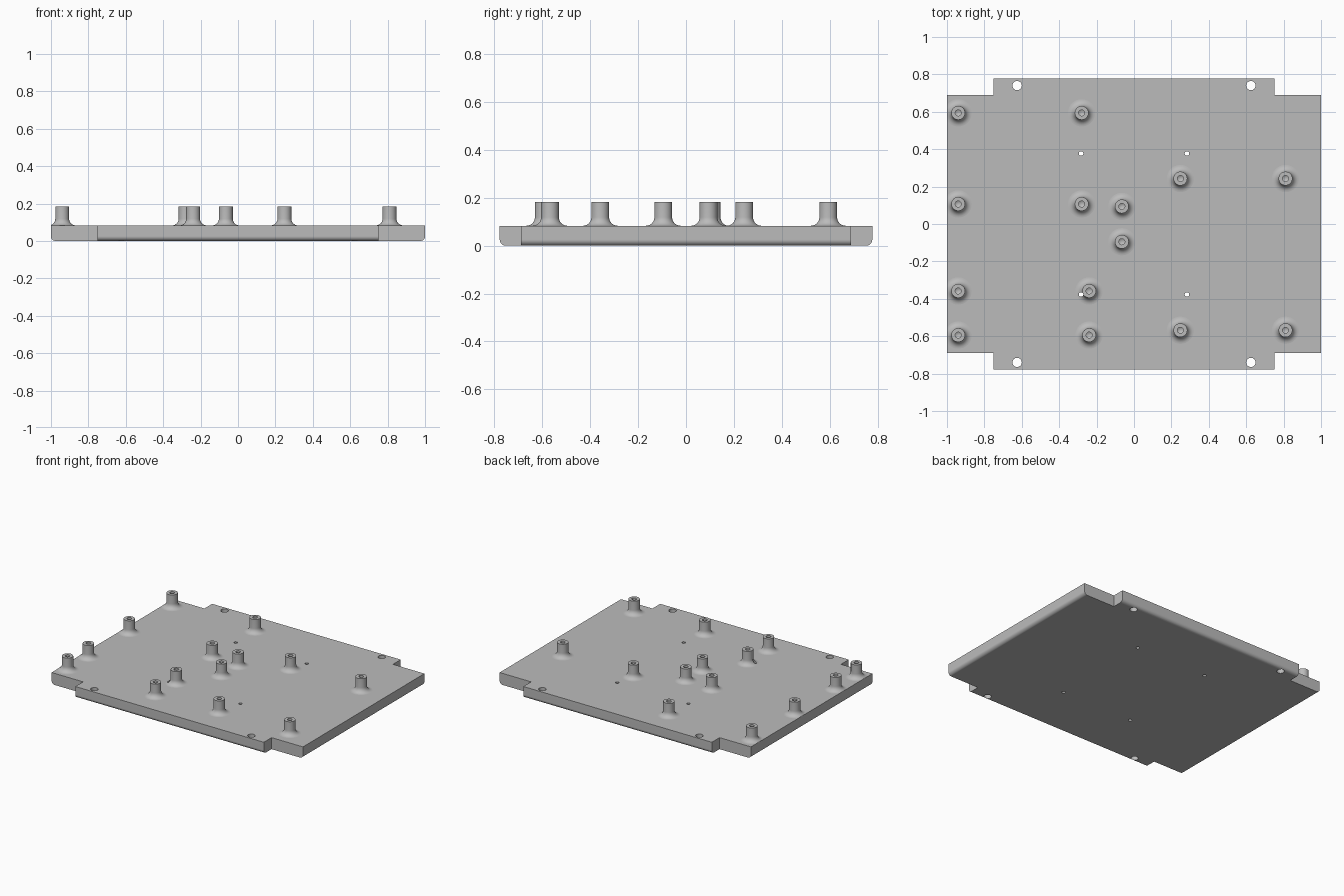
import bpy, bmesh, math

if "Cube" in bpy.data.objects:
    bpy.data.objects.remove(bpy.data.objects["Cube"], do_unlink=True)

TOP, POST_TOP = 0.083, 0.183
X_OUT, X_TAB = 1.0, 0.75
Y_OUT, Y_TAB = 0.69, 0.778
POST_R, FILLET, BORE_R = 0.037, 0.036, 0.016

grey = bpy.data.materials.new("plain_grey")
grey.use_nodes = True
grey.diffuse_color = (0.5, 0.5, 0.5, 1)
grey.node_tree.nodes["Principled BSDF"].inputs["Base Color"].default_value = (0.5, 0.5, 0.5, 1)


def finish(name, bm):
    bmesh.ops.recalc_face_normals(bm, faces=bm.faces)
    mesh = bpy.data.meshes.new(name)
    bm.to_mesh(mesh)
    bm.free()
    mesh.materials.append(grey)
    obj = bpy.data.objects.new(name, mesh)
    bpy.context.collection.objects.link(obj)
    return obj


def activate(obj):
    bpy.ops.object.select_all(action="DESELECT")
    obj.select_set(True)
    bpy.context.view_layer.objects.active = obj


def smooth(obj):
    activate(obj)
    bpy.ops.object.shade_smooth_by_angle(angle=math.radians(35))


def cut(obj, cutter):
    activate(obj)
    mod = obj.modifiers.new("holes", "BOOLEAN")
    mod.operation, mod.solver, mod.object = "DIFFERENCE", "EXACT", cutter
    bpy.ops.object.modifier_apply(modifier=mod.name)


# Plate: rectangle with notched corners, rounded along the outer bottom edges
def make_plate():
    bm = bmesh.new()
    quarter = [(X_OUT, Y_OUT), (X_TAB, Y_OUT), (X_TAB, Y_TAB)]
    outline = (quarter + [(-x, y) for x, y in reversed(quarter)]
               + [(-x, -y) for x, y in quarter]
               + [(x, -y) for x, y in reversed(quarter)])
    base = bm.faces.new([bm.verts.new((x, y, 0)) for x, y in outline])
    ext = bmesh.ops.extrude_face_region(bm, geom=[base], use_keep_orig=True)
    bmesh.ops.translate(bm, vec=(0, 0, TOP),
                        verts=[g for g in ext["geom"] if isinstance(g, bmesh.types.BMVert)])
    bmesh.ops.recalc_face_normals(bm, faces=bm.faces)

    def outer_bottom(e):
        a, b = e.verts[0].co, e.verts[1].co
        if a.z + b.z > 0.001:
            return False
        return (min(abs(a.x), abs(b.x)) > X_OUT - 0.01
                or min(abs(a.y), abs(b.y)) > Y_TAB - 0.01)

    bmesh.ops.bevel(bm, geom=[e for e in bm.edges if outer_bottom(e)], offset=0.025,
                    offset_type="OFFSET", segments=6, profile=0.5, affect="EDGES")
    return finish("base_plate", bm)


# Cutter for the tab screw holes and the small pin holes
def make_cutter():
    bm = bmesh.new()
    for hx, hy, r in ((0.625, 0.74, 0.025), (0.283, 0.377, 0.012)):
        for sx in (-1, 1):
            for sy in (-1, 1):
                res = bmesh.ops.create_cone(bm, cap_ends=True, segments=24,
                                            radius1=r, radius2=r, depth=0.5)
                bmesh.ops.translate(bm, verts=res["verts"], vec=(sx * hx, sy * hy, 0))
    obj = finish("hole_cutter", bm)
    obj.hide_render = True
    return obj


# Standoff: lathed post with a flared foot and a blind bore
def make_standoff(name, px, py):
    profile = [(0, TOP + 0.02), (BORE_R, TOP + 0.03), (BORE_R, POST_TOP), (POST_R, POST_TOP)]
    for i in range(9):
        a = i / 8 * math.pi / 2
        profile.append((POST_R + FILLET * (1 - math.cos(a)),
                        TOP + FILLET * (1 - math.sin(a))))
    foot = POST_R + FILLET
    profile += [(foot, TOP - 0.002), (0, TOP - 0.002)]
    bm = bmesh.new()
    verts = [bm.verts.new((r, 0, z)) for r, z in profile]
    edges = [bm.edges.new(pair) for pair in zip(verts, verts[1:])]
    bmesh.ops.spin(bm, geom=verts + edges, cent=(0, 0, 0), axis=(0, 0, 1),
                   angle=2 * math.pi, steps=32, use_merge=True)
    bmesh.ops.remove_doubles(bm, verts=bm.verts, dist=0.0001)
    # keep the foot inside the plate edge
    for v in bm.verts:
        v.co.x = max(v.co.x + px, -X_OUT)
        v.co.y += py
    return finish(name, bm)


plate = make_plate()
cutter = make_cutter()
cut(plate, cutter)
smooth(plate)
weighted = plate.modifiers.new("even_shading", "WEIGHTED_NORMAL")
weighted.keep_sharp = True

# Columns of standoffs: x, then the y of each post
columns = [
    (-0.94, (0.594, 0.107, -0.358, -0.594)),
    (-0.28, (0.594, 0.107)),
    (-0.24, (-0.358, -0.594)),
    (-0.065, (0.094, -0.095)),
    (0.248, (0.243, -0.568)),
    (0.81, (0.243, -0.568)),
]
count = 0
for cx, rows in columns:
    for cy in rows:
        count += 1
        post = make_standoff(f"standoff_{count}", cx, cy)
        # one foot overlaps a pin hole
        if abs(cx + 0.24) < 0.01 and cy > -0.5:
            cut(post, cutter)
        smooth(post)

bpy.data.objects.remove(cutter, do_unlink=True)
